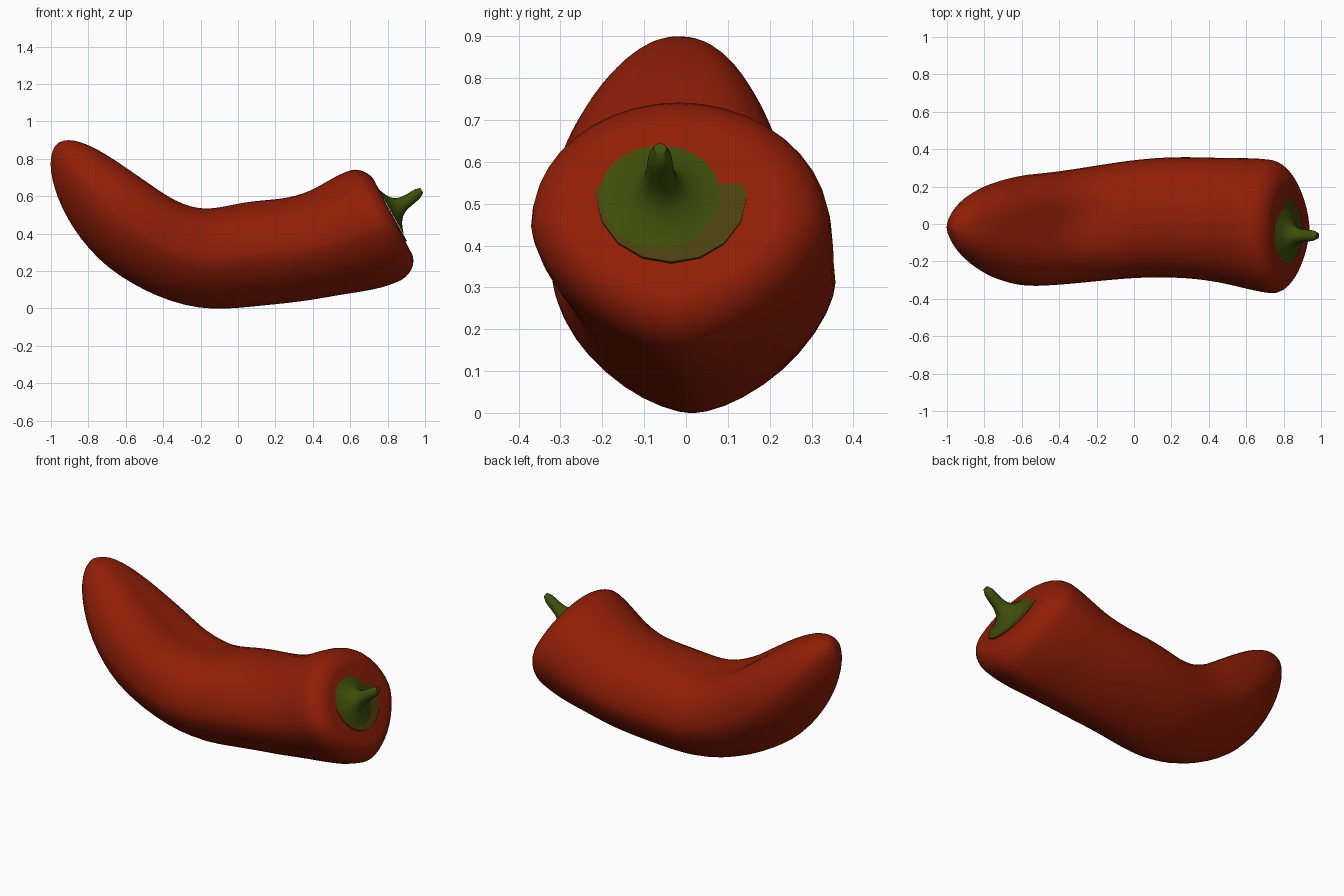
import bpy, bmesh
from math import atan, copysign, cos, exp, pi, remainder, sin, sqrt, tau

cube = bpy.data.objects.get("Cube")
if cube:
    bpy.data.objects.remove(cube, do_unlink=True)


def make_material(name, red_part, green_part, blue_part):
    colour = (red_part, green_part, blue_part, 1)
    material = bpy.data.materials.new(name)
    material.use_nodes = True
    material.diffuse_color = colour
    shader = material.node_tree.nodes["Principled BSDF"]
    shader.inputs["Base Color"].default_value = colour
    return material


def oval_ring(centre, lean, height, width, groove, keel, sides):
    """Points of an oval leaning back, with a dent on top and a pinched underside."""
    centre_x, centre_y, centre_z = centre
    points = []
    for index in range(sides):
        angle = tau * index / sides
        rise, reach = cos(angle), sin(angle)
        if rise > 0:
            # flattened shoulders on both sides of the dent
            offset = remainder(angle - 0.1, tau) / 0.4
            rise = rise ** (1 - 2 * groove) - groove * exp(-offset * offset)
        else:
            rise = -abs(rise) ** keel
            reach = copysign(abs(reach) ** keel, reach)
        points.append((centre_x - height * rise * sin(lean),
                       centre_y + width * reach,
                       centre_z + height * rise * cos(lean)))
    return points


def loft(name, rings, material):
    """Skin a list of rings into one closed smooth object."""
    mesh = bpy.data.meshes.new(name)
    bm = bmesh.new()
    loops = [[bm.verts.new(point) for point in ring] for ring in rings]
    for near, far in zip(loops, loops[1:]):
        for index in range(len(near)):
            bm.faces.new((near[index - 1], near[index], far[index], far[index - 1]))
    bm.faces.new(loops[0])
    bm.faces.new(loops[-1])
    bmesh.ops.recalc_face_normals(bm, faces=bm.faces)
    bm.to_mesh(mesh)
    bm.free()
    mesh.materials.append(material)
    mesh.polygons.foreach_set("use_smooth", [True] * len(mesh.polygons))
    mesh.set_sharp_from_angle(angle=pi / 3)
    thing = bpy.data.objects.new(name, mesh)
    bpy.context.collection.objects.link(thing)


def rounding(distance, length):
    """Quarter-ellipse growth from an end of the fruit to its full thickness."""
    part = min(max(distance / length, 0.002), 1)
    return sqrt(1 - (1 - part) ** 2)


def bell(x, middle, spread):
    return exp(-((x - middle) / spread) ** 2)


TIP, HEAD, LOWEST = -0.97, 0.83, -0.1
LEAN = 0.51


def body_ring(step, steps):
    # stations crowd together towards both rounded ends
    x = (TIP + HEAD) / 2 - (HEAD - TIP) / 2 * cos(pi * step / steps)
    # the spine is a steep parabola towards the tip, a gentle one to the head
    bend, leaning = (0.8, 0.7) if x < LOWEST else (0.25, 1.1)
    run = x - LOWEST
    sway = 0.035 * cos(3.7 * (x - 0.2))
    centre = (x, sway, 0.27 + bend * run * run + 0.015 * bell(x, 0.1, 0.2))
    lean = atan(2 * bend * run * leaning)
    # full thickness, swelling near the head and closing at both ends
    swell = 0.04 * bell(x, 0.7, 0.2)
    closing = rounding(x - TIP, 0.45) * (0.7 + 0.3 * rounding(HEAD - x, 0.1))
    height = (0.27 + 0.02 * x + swell + 0.01 * bell(x, 0, 0.3)) * closing
    width = (0.315 + 0.03 * x + swell / 2) * closing
    groove = 0.13 * bell(x, -0.5, 0.4)
    return oval_ring(centre, lean, height, width, groove, 1.25, 40)


def stem_ring(distance, side, radius):
    """Round ring at a distance along the slightly upturned stem axis."""
    centre = (0.81 + distance * cos(LEAN), side,
              0.515 + distance * sin(LEAN) + 0.5 * max(distance, 0) ** 2)
    return oval_ring(centre, LEAN, radius, radius, 0, 1, 16)


# curved fruit
STEPS = 48
loft("pepper_body", [body_ring(step, STEPS) for step in range(STEPS + 1)],
     make_material("pepper red", 0.28, 0.013, 0.002))

# thin leaf rim set into the head
loft("calyx_rim", [stem_ring(distance, -0.035, 0.18) for distance in (-0.03, 0.006)],
     make_material("calyx olive", 0.068, 0.05, 0.004))

# flared stem with a blunt rounded end
stem = []
for step in range(17):
    along = step / 16
    distance = 0.008 + 0.19 * along ** 2
    radius = (0.03 + 0.15 * exp(-distance / 0.03)) * (1 - along ** 20 / 2)
    stem.append(stem_ring(distance, -0.062, radius))
loft("calyx_and_stem", stem, make_material("stem green", 0.048, 0.076, 0.003))
